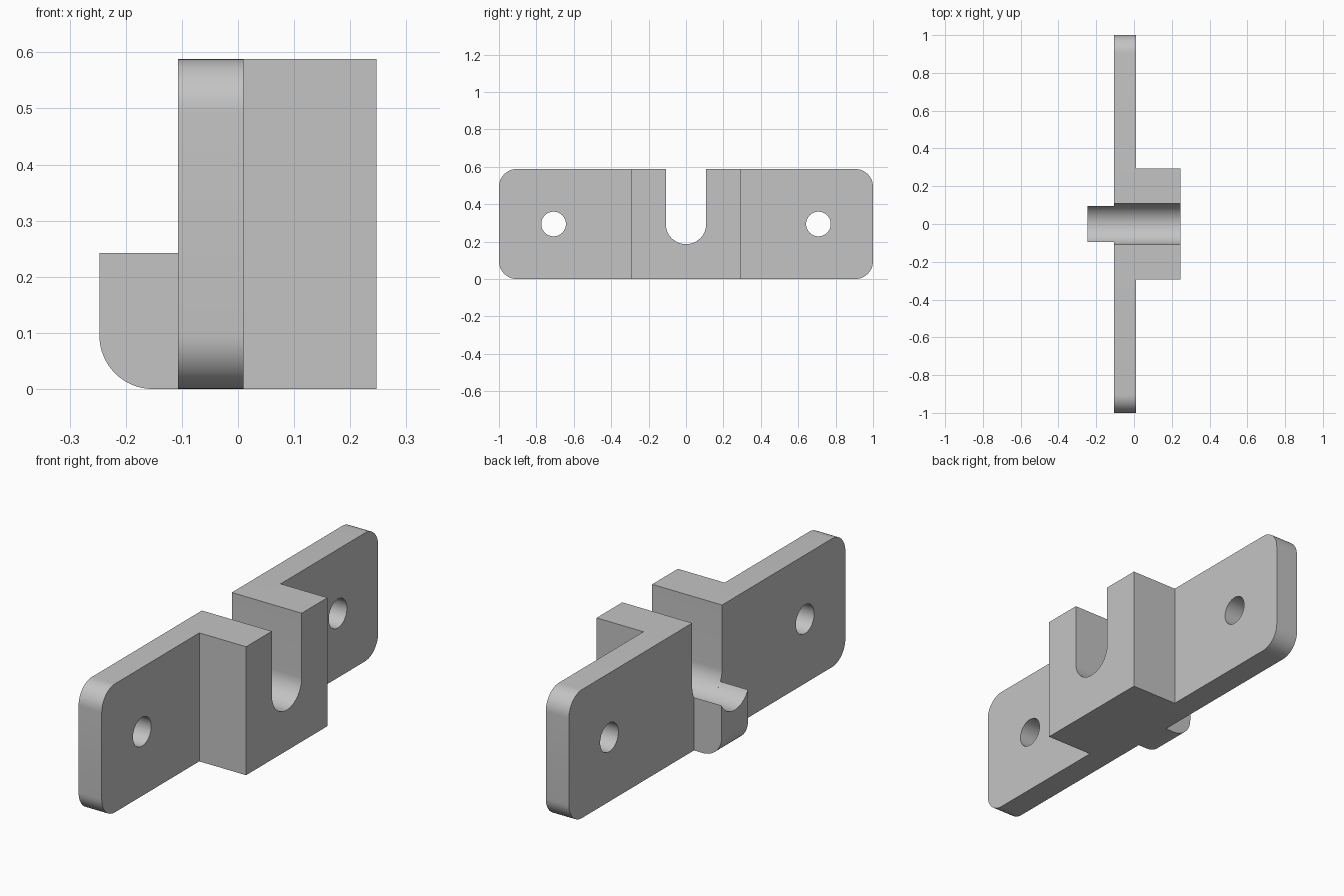
import bpy, bmesh
from math import pi, sin, cos, asin
from mathutils import Matrix

cube = bpy.data.objects.get("Cube")
if cube:
    bpy.data.objects.remove(cube, do_unlink=True)

TOP = 0.588
MID = TOP / 2          # height of the holes and the slot centre
SLOT = 0.108           # slot radius
BACK, FACE = -0.107, 0.01   # mounting plate thickness range
DEPTH = 0.247

grey = bpy.data.materials.new("Light grey")
grey.use_nodes = True
grey.diffuse_color = (0.55, 0.55, 0.55, 1)
grey.node_tree.nodes["Principled BSDF"].inputs["Base Color"].default_value = (0.55, 0.55, 0.55, 1)


def arc(cy, cz, r, start, end, steps):
    """Points along an arc in the y-z plane."""
    angles = [start + (end - start) * i / steps for i in range(steps + 1)]
    return [(cy + r * cos(a), cz + r * sin(a)) for a in angles]


def extrude_profile(name, loops, x0, x1, fillet=0):
    """Extrude closed y-z outlines (inner loops become holes) from x0 to x1."""
    curve = bpy.data.curves.new(name, 'CURVE')
    curve.dimensions = '2D'
    curve.fill_mode = 'BOTH'
    curve.extrude = (x1 - x0) / 2
    for loop in loops:
        spline = curve.splines.new('POLY')
        spline.points.add(len(loop) - 1)
        for point, (y, z) in zip(spline.points, loop):
            point.co = (y, z, 0, 1)
        spline.use_cyclic_u = True
    source = bpy.data.objects.new(name + " outline", curve)
    bpy.context.collection.objects.link(source)
    deps = bpy.context.evaluated_depsgraph_get()
    mesh = bpy.data.meshes.new_from_object(source.evaluated_get(deps))
    bpy.data.objects.remove(source, do_unlink=True)

    # Stand the outline up so that its normal runs along x
    axes = Matrix(((0, 0, 1, (x0 + x1) / 2), (1, 0, 0, 0), (0, 1, 0, 0), (0, 0, 0, 1)))
    mesh.transform(axes)
    bm = bmesh.new()
    bm.from_mesh(mesh)
    bmesh.ops.remove_doubles(bm, verts=bm.verts, dist=1e-5)
    bmesh.ops.dissolve_limit(bm, angle_limit=0.01, verts=bm.verts, edges=bm.edges)
    if fillet:
        edges = [e for e in bm.edges
                 if all(v.co.x < x0 + 1e-4 and v.co.z < 1e-4 for v in e.verts)]
        bmesh.ops.bevel(bm, geom=edges, offset=fillet, segments=16,
                        profile=0.5, affect='EDGES')
    bmesh.ops.recalc_face_normals(bm, faces=bm.faces)
    bm.to_mesh(mesh)
    bm.free()
    mesh.materials.clear()
    mesh.materials.append(grey)

    obj = bpy.data.objects.new(name, mesh)
    bpy.context.collection.objects.link(obj)
    bpy.ops.object.select_all(action='DESELECT')
    obj.select_set(True)
    bpy.context.view_layer.objects.active = obj
    bpy.ops.object.shade_smooth_by_angle(angle=pi / 6)
    return obj


# Open-topped slot, traced from right to left
slot = [(SLOT, TOP)] + arc(0, MID, SLOT, 0, -pi, 32) + [(-SLOT, TOP)]

# Mounting plate with rounded corners, slot and two screw holes
r = 0.095
plate = (arc(-1 + r, TOP - r, r, pi / 2, pi, 12) + arc(-1 + r, r, r, pi, 1.5 * pi, 12)
         + arc(1 - r, r, r, 1.5 * pi, 2 * pi, 12) + arc(1 - r, TOP - r, r, 0, pi / 2, 12))
holes = [arc(side * 0.708, MID, 0.066, 0, 2 * pi, 40)[:-1] for side in (-1, 1)]
extrude_profile("mounting_plate", [plate + slot] + holes, BACK, FACE)

# Slotted block on the outer side
w = 0.294
block = [(-w, TOP), (-w, 0), (w, 0), (w, TOP)]
extrude_profile("slotted_block", [block + slot], FACE, DEPTH)

# Small cradle tab continuing the slot floor, rounded at its lower end
t = 0.095
lip = asin(t / SLOT)
cradle = [(-t, 0), (t, 0)] + arc(0, MID, SLOT, -pi / 2 + lip, -pi / 2 - lip, 20)
extrude_profile("cradle_tab", [cradle], -DEPTH, BACK, fillet=0.095)
